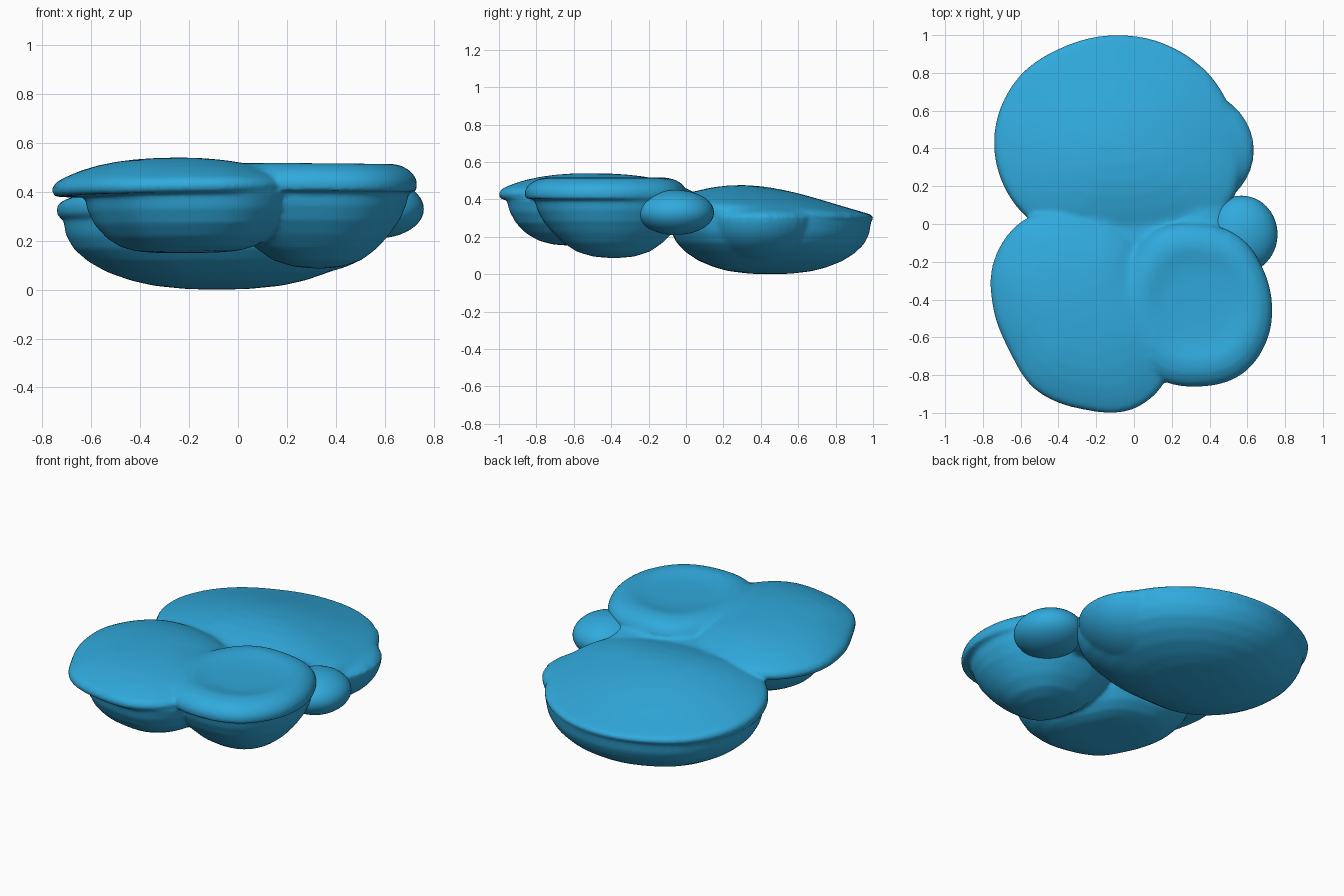
import bpy, bmesh, math

if "Cube" in bpy.data.objects:
    bpy.data.objects.remove(bpy.data.objects["Cube"])

blue = bpy.data.materials.new("sky blue")
blue.diffuse_color = (0.03, 0.40, 0.72, 1)
blue.use_nodes = True
blue.node_tree.nodes["Principled BSDF"].inputs["Base Color"].default_value = blue.diffuse_color
SEG = 96


def spline(vals, t):
    """Closed smooth interpolation through evenly spaced values."""
    n = len(vals)
    i = int(t)
    u = t - i
    a, b, c, d = (vals[(i + k) % n] for k in (-1, 0, 1, 2))
    return b + 0.5 * u * (c - a + u * (2*a - 5*b + 4*c - d + u * (3*(b - c) + d - a)))


def finish(bm, name):
    bmesh.ops.recalc_face_normals(bm, faces=bm.faces)
    me = bpy.data.meshes.new(name)
    bm.to_mesh(me)
    bm.free()
    me.materials.append(blue)
    ob = bpy.data.objects.new(name, me)
    bpy.context.collection.objects.link(ob)
    return ob


def select(obs):
    bpy.ops.object.select_all(action='DESELECT')
    for ob in obs:
        ob.select_set(True)
    bpy.context.view_layer.objects.active = obs[0]


def pad(name, centre, radii, bowl, lid, tilt=(0, 0), shift=(0, 0), skew=0):
    """Lumpy disc: bowl profile from the bottom up, lid profile from the rim in."""
    bm = bmesh.new()
    rim = lid[0][1]
    rings = []
    prof = [(f, z, shift) for f, z in bowl] + [(f, z, (0, 0)) for f, z in lid]
    for f, z, s in prof:
        ring = []
        for k in range(SEG):
            a = 2 * math.pi * k / SEG
            r = spline(radii, k * len(radii) / SEG) * f
            dx, dy = r * math.cos(a), r * math.sin(a)
            w = min(1, z / rim) + skew * max(0, z - rim)
            dz = (tilt[0] * dx + tilt[1] * dy) * w
            ring.append(bm.verts.new((centre[0] + dx + s[0], centre[1] + dy + s[1], z + dz)))
        rings.append(ring)
    for lo, hi in zip(rings, rings[1:]):
        for k in range(SEG):
            j = (k + 1) % SEG
            bm.faces.new((lo[k], lo[j], hi[j], hi[k]))
    bm.faces.new(rings[0])
    bm.faces.new(rings[-1])
    return finish(bm, name)


def blob(name, centre, size, depth=None):
    """Ellipsoid, with an optional different depth below its middle."""
    bm = bmesh.new()
    bmesh.ops.create_uvsphere(bm, u_segments=40, v_segments=24, radius=1)
    for v in bm.verts:
        low = depth if depth and v.co.z < 0 else size[2]
        v.co = [c + s * p for c, s, p in zip(centre, (size[0], size[1], low), v.co)]
    return finish(bm, name)


# large back pad with deep bowl
back = pad("back_pad", (-0.1, 0.45),
    [.65, .61, .57, .55, .56, .61, .64, .635, .60, .55, .60, .70],
    [(.03, 0), (.2, .003), (.4, .016), (.55, .038), (.7, .072), (.82, .115),
     (.91, .165), (.96, .22), (.98, .288)],
    [(.985, .295), (1, .31), (1, .338), (.98, .355), (.93, .367), (.85, .382), (.7, .406),
     (.55, .427), (.4, .444), (.25, .456), (.1, .462), (.02, .463)],
    tilt=(0, -.02), shift=(.012, 0), skew=40)

# front left domed pad with overhanging lip
left = pad("front_left_pad", (-0.28, -0.45),
    [.45, .40, .46, .50, .56, .53, .465, .44, .49, .53, .60, .565],
    [(.03, .15), (.25, .151), (.42, .157), (.56, .176), (.68, .213), (.78, .267),
     (.84, .325), (.87, .385)],
    [(.97, .388), (.995, .40), (1, .42), (.985, .437), (.95, .451), (.87, .47),
     (.75, .493), (.6, .513), (.45, .526), (.3, .534), (.15, .538), (.02, .539)],
    tilt=(.01, -.02), shift=(.07, -.03))

# front right pad with a shallow dished top
right = pad("front_right_pad", (0.35, -0.42),
    [.38, .38, .41, .42, .45, .43, .42, .425, .455, .44, .435, .405],
    [(.03, .086), (.25, .094), (.45, .12), (.62, .17), (.75, .225), (.86, .285),
     (.93, .345), (.965, .40)],
    [(.985, .405), (1, .42), (1, .445), (.98, .467), (.93, .488), (.85, .507),
     (.76, .516), (.68, .517), (.58, .509), (.45, .500), (.25, .496), (.03, .495)],
    tilt=(-.008, 0), shift=(-.018, .035))

# second bowl bulging from the back pad, and soft webs that blend the pads together
bump = blob("back_bump", (0.25, 0.39, 0.31), (.385, .34, .07), depth=.25)
web = blob("centre_web", (0.04, -0.07, 0.345), (.25, .15, .085))
web2 = blob("side_web", (0.33, 0.0, 0.34), (.2, .15, .085))

# fuse into one skin
select([back, left, right, bump, web, web2])
bpy.ops.object.join()
fused = back
fused.name = "fused_pads"
mod = fused.modifiers.new("fuse", 'REMESH')
mod.mode = 'VOXEL'
mod.voxel_size = 0.011
bpy.ops.object.modifier_apply(modifier="fuse")

# soften the upper skin so the creases between pads become gentle valleys
bm = bmesh.new()
bm.from_mesh(fused.data)
bm.normal_update()
everything = list(bm.verts)
upper = [v for v in everything if v.normal.z > 0.25]
lower = [v for v in everything if v.normal.z < -0.2 and v.co.z < 0.27]
valleys = [v for v in upper if abs(v.co.y + 0.1) < 0.2 and -0.25 < v.co.x < 0.5
           or abs(v.co.x + 0.02) < 0.12 and -0.85 < v.co.y < 0
           or v.co.x > 0.3 and v.co.y > 0.1]
for verts, steps in ((valleys, 18), (upper, 4), (lower, 6), (everything, 1)):
    for _ in range(steps):
        bmesh.ops.smooth_vert(bm, verts=verts, factor=0.5,
                              use_axis_x=True, use_axis_y=True, use_axis_z=True)
bm.to_mesh(fused.data)
bm.free()
fused.data.materials.clear()
fused.data.materials.append(blue)

# small side ball
ball = blob("side_ball", (0.57, -0.055, 0.33), (.19, .205, .12))
for ob in (fused, ball):
    select([ob])
    bpy.ops.object.shade_smooth_by_angle(angle=math.radians(50))
